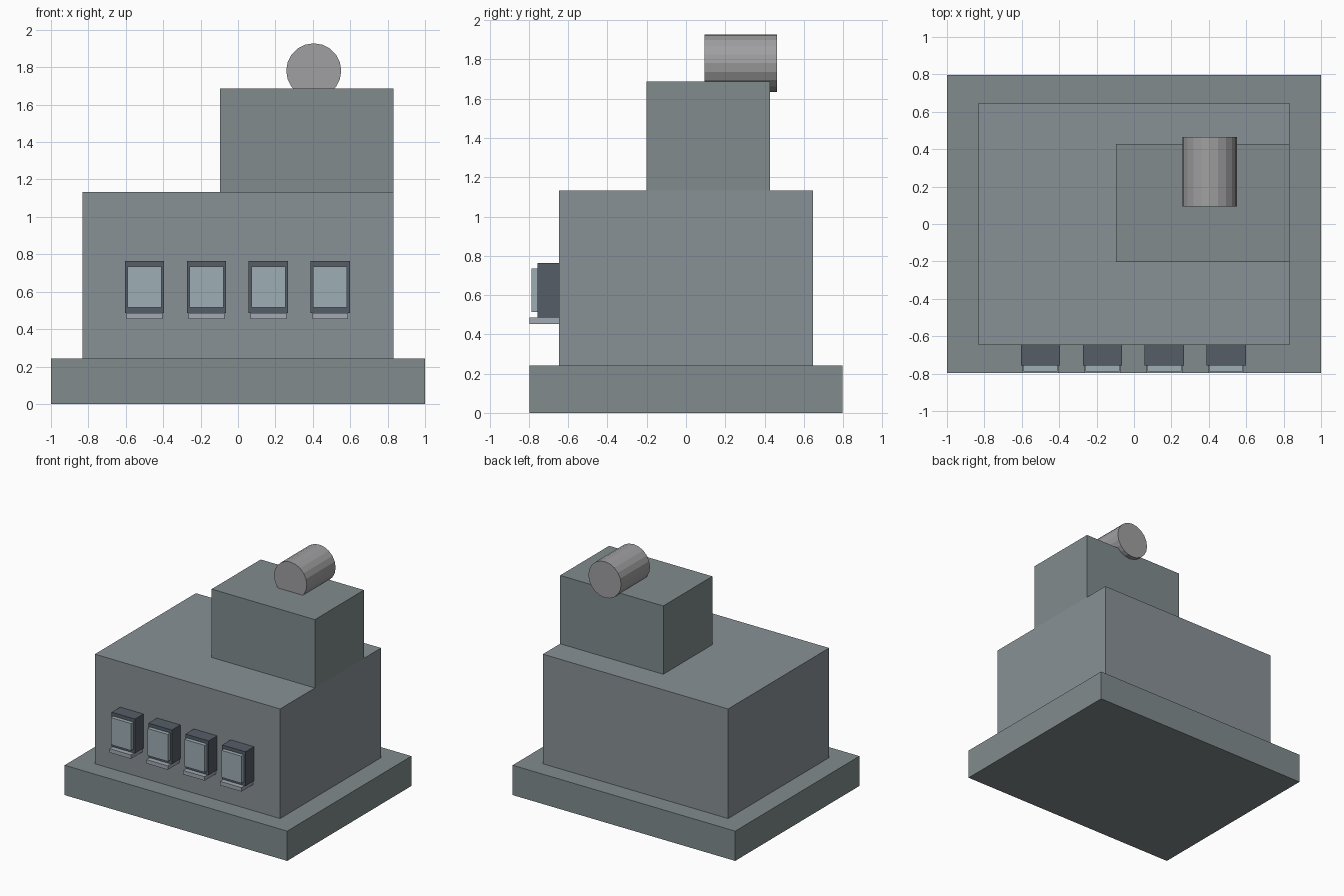
import bpy, math

if "Cube" in bpy.data.objects:
    bpy.data.objects.remove(bpy.data.objects["Cube"])


def material(name, rgb):
    m = bpy.data.materials.new(name)
    m.diffuse_color = (*rgb, 1)
    m.use_nodes = True
    m.node_tree.nodes["Principled BSDF"].inputs["Base Color"].default_value = m.diffuse_color
    return m


WALL = material("wall_grey", (0.25, 0.285, 0.305))
STONE = material("stone_grey", (0.22, 0.26, 0.27))
DARK = material("dark_frame", (0.09, 0.11, 0.135))
GLASS = material("pale_glass", (0.34, 0.42, 0.46))
SILL = material("pale_sill", (0.36, 0.40, 0.45))


def box(name, x, y, z, mat):
    """Box from (min, max) ranges on each axis."""
    bpy.ops.mesh.primitive_cube_add(size=1, location=[(a + b) / 2 for a, b in (x, y, z)])
    ob = bpy.context.object
    ob.name = name
    ob.scale = [b - a for a, b in (x, y, z)]
    bpy.ops.object.transform_apply(location=False, rotation=False, scale=True)
    ob.data.materials.append(mat)
    return ob


# Stacked masses: plinth, main block, upper block
box("plinth", (-1, 1), (-0.797, 0.797), (0, 0.242), STONE)
box("main_block", (-0.832, 0.832), (-0.648, 0.648), (0.242, 1.132), WALL)
box("upper_block", (-0.095, 0.832), (-0.202, 0.427), (1.132, 1.687), STONE)

# Horizontal tank partly sunk in the roof
bpy.ops.mesh.primitive_cylinder_add(vertices=20, radius=0.147, depth=0.37,
                                    location=(0.405, 0.279, 1.781),
                                    rotation=(math.pi / 2, 0, 0))
bpy.context.object.name = "roof_tank"
bpy.context.object.data.materials.append(material("tank_grey", (0.35, 0.35, 0.36)))

# Row of four projecting windows on the front
for i in range(4):
    cx = -0.5 + i * 0.331
    box(f"window_frame_{i}", (cx - 0.105, cx + 0.105), (-0.757, -0.648), (0.485, 0.763), DARK)
    box(f"window_pane_{i}", (cx - 0.091, cx + 0.091), (-0.788, -0.75), (0.515, 0.735), GLASS)
    box(f"window_sill_{i}", (cx - 0.096, cx + 0.096), (-0.797, -0.648), (0.453, 0.485), SILL)
